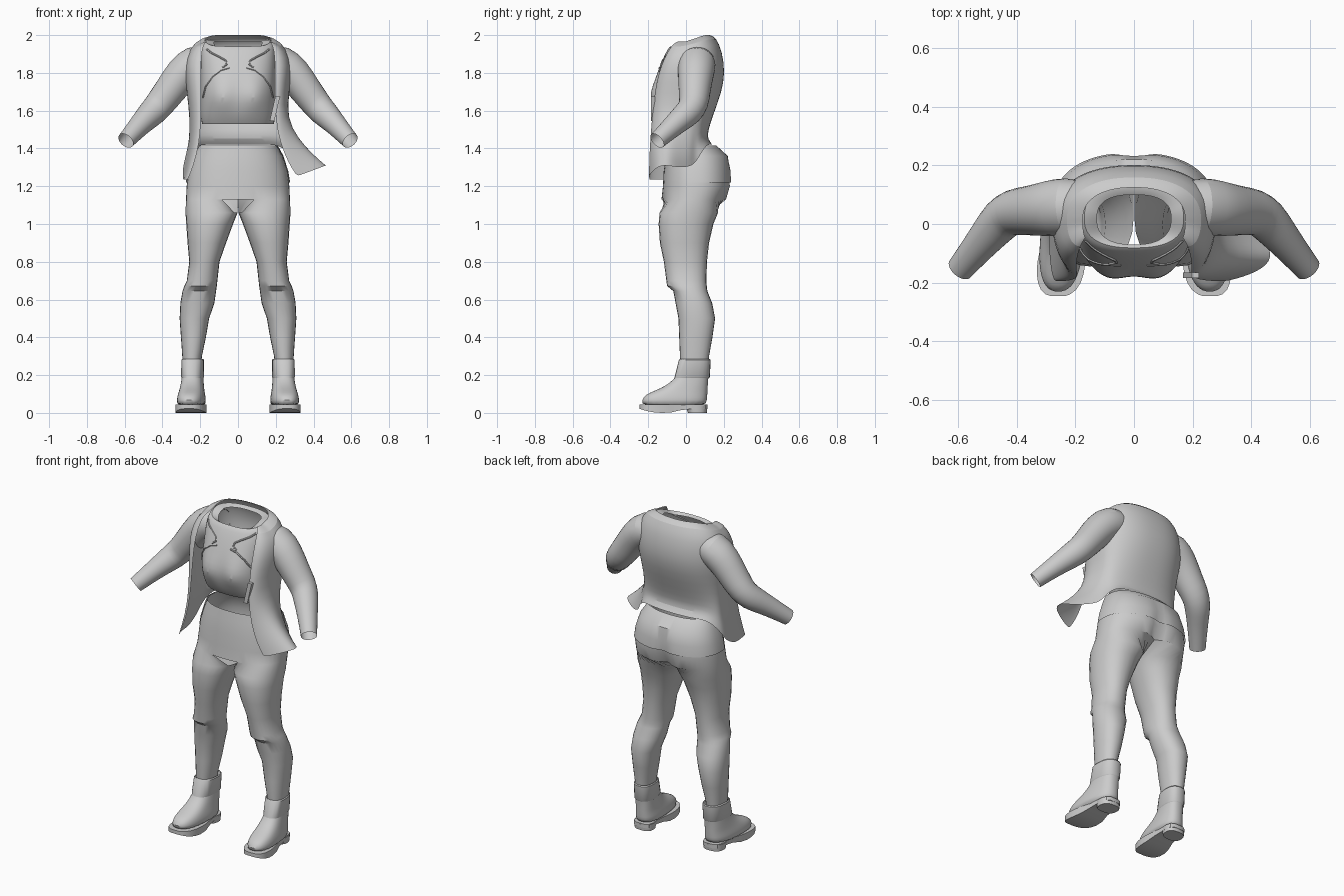
import bpy, bmesh, math
from math import sin, cos, pi
from mathutils import Vector
from mathutils.bvhtree import BVHTree

if "Cube" in bpy.data.objects:
    bpy.data.objects.remove(bpy.data.objects["Cube"])


def sp(v, e=2.4):
    """Signed power that squares off an ellipse."""
    return math.copysign(abs(v) ** (2 / e), v)


def smooth(a, b, x):
    k = min(1, max(0, (x - a) / (b - a)))
    return k * k * (3 - 2 * k)


def finish(name, bm, mirror=False, subsurf=0):
    bmesh.ops.recalc_face_normals(bm, faces=bm.faces)
    me = bpy.data.meshes.new(name)
    bm.to_mesh(me)
    bm.free()
    ob = bpy.data.objects.new(name, me)
    bpy.context.collection.objects.link(ob)
    if mirror:
        m = ob.modifiers.new("Mirror", 'MIRROR')
        m.merge_threshold = 0.002
    if subsurf:
        s = ob.modifiers.new("Subsurf", 'SUBSURF')
        s.levels = s.render_levels = subsurf
    return ob


def loft(rings, closed=True, cap_first=False, cap_last=False):
    bm = bmesh.new()
    rows = [[bm.verts.new(p) for p in r] for r in rings]
    n = len(rows[0])
    for a, b in zip(rows, rows[1:]):
        for i in range(n if closed else n - 1):
            j = (i + 1) % n
            bm.faces.new((a[i], a[j], b[j], b[i]))
    if cap_first:
        bm.faces.new(rows[0])
    if cap_last:
        bm.faces.new(rows[-1])
    return bm


def tube(pts, radii, n, cap=False):
    pts = [Vector(p) for p in pts]
    rings = []
    for i, p in enumerate(pts):
        d = pts[min(i + 1, len(pts) - 1)] - pts[max(i - 1, 0)]
        q = d.to_track_quat('Z', 'Y')
        rings.append([p + q @ Vector((radii[i] * cos(2 * pi * k / n),
                                      radii[i] * sin(2 * pi * k / n), 0)) for k in range(n)])
    return loft(rings, True, cap, cap)


def hip_arc(z, w, yf, yb, cleft, t0=-pi / 2, grow=0, n=24):
    """Half a hip section, from the front middle round the side to the back middle."""
    pts = []
    for k in range(n + 1):
        t = t0 + (pi / 2 - t0) * k / n
        x = (w + grow) * sp(cos(t), 2.3) if k < n else 0
        y = (yf + yb) / 2 + ((yb - yf) / 2 + grow) * sp(sin(t), 2.3)
        if y > 0:
            y -= cleft * math.exp(-(x / .045) ** 2)
        pts.append((max(0, x), y, z))
    pts[0] = (0, pts[0][1], z) if t0 == -pi / 2 else pts[0]
    return pts


# Trousers: hips (z, half width, y front, y back, cleft) running into one leg (z, cx, cy, rx, ry)
hips = [(1.415, .205, -.095, .155, 0), (1.36, .235, -.105, .215, 0), (1.28, .26, -.118, .234, .008),
        (1.2, .272, -.122, .238, .025), (1.13, .275, -.13, .218, .04)]
leg = [(1.06, .14, .015, .138, .155), (1.0, .15, 0, .124, .145), (.9, .165, -.008, .102, .13),
       (.8, .178, -.003, .08, .114), (.7, .19, .002, .081, .106), (.672, .198, .005, .086, .105),
       (.645, .205, .023, .089, .09), (.58, .215, .042, .09, .097), (.5, .231, .057, .078, .097),
       (.4, .236, .052, .066, .088), (.3, .243, .045, .052, .077), (.24, .243, .045, .047, .072)]
rings = [hip_arc(*h) for h in hips]
for z, cx, cy, rx, ry in leg:
    ts = [-pi + 2 * pi * k / 24 for k in range(25)]
    rings.append([(cx + rx * sp(cos(t), 2.2), cy + ry * sp(sin(t), 2.2), z) for t in ts])
bm = loft(rings, closed=False)
bmesh.ops.remove_doubles(bm, verts=[v for v in bm.verts if v.co.z < 1.1], dist=.0005)
gap = [f for f in bm.faces if f.calc_center_median().x < .06 and f.calc_center_median().y < .0
       and 1.06 < f.calc_center_median().z < 1.13]
bmesh.ops.delete(bm, geom=gap, context='FACES')
finish("trousers", bm, mirror=True)

# Seat layer over the back of the hips
seat = hips[:3] + [(1.22, .27, -.121, .238, .018)]
finish("seat_layer", loft([hip_arc(*h, t0=-.25, grow=.006) for h in seat], closed=False), mirror=True)

# Fitted top (z front, z back, half width, y front, y back)
top = [(1.53, 1.53, .19, -.125, .11), (1.56, 1.56, .197, -.145, .115), (1.61, 1.61, .2, -.165, .14),
       (1.67, 1.67, .2, -.175, .16), (1.73, 1.73, .2, -.17, .17), (1.8, 1.8, .2, -.152, .18),
       (1.87, 1.87, .2, -.125, .18), (1.92, 1.95, .195, -.1, .155), (1.95, 1.985, .175, -.08, .13),
       (1.925, 1.965, .127, -.07, .1)]
rings = []
for zf, zb, rx, yf, yb in top:
    ring = []
    for k in range(48):
        s, c = sp(sin(2 * pi * k / 48), 2.5), sp(cos(2 * pi * k / 48), 2.5)
        x, z = rx * c, zf + (zb - zf) * smooth(-1, .3, s)
        y = .02 + (yb - .02) * s if s > 0 else .02 + (.02 - yf) * s
        if s < 0:  # bust
            y -= .028 * math.exp(-((abs(x) - .09) / .07) ** 2 - ((z - 1.68) / .065) ** 2)
        ring.append((x, y, z))
    rings.append(ring)
vest = finish("fitted_top", loft(rings), subsurf=1)
tree = BVHTree.FromPolygons([v.co for v in vest.data.vertices],
                            [tuple(p.vertices) for p in vest.data.polygons])

# Raised seams laid on the front of the top
seams = {"bust_seam": [(.185, 1.67), (.17, 1.73), (.135, 1.78), (.09, 1.815), (.03, 1.832)],
         "yoke_seam": [(.165, 1.925), (.14, 1.905), (.10, 1.885), (.065, 1.865), (.06, 1.845), (.09, 1.822)]}
for name, path in seams.items():
    pts = []
    for (xa, za), (xb, zb) in zip(path, path[1:]):
        for f in (0, .25, .5, .75):  # fine steps keep the seam on the surface
            hit = tree.ray_cast(Vector((xa + (xb - xa) * f, -1, za + (zb - za) * f)), Vector((0, 1, 0)))[0]
            if hit:
                pts.append(hit)
    finish(name, tube(pts, [.005] * len(pts), 6, True), mirror=True)

# Open jacket (z back, z front, half width, y back, y front, front edge x, flare on +x side)
coat = [(2.0, 1.965, .175, .125, -.045, .165, 0), (1.99, 1.95, .232, .16, -.075, .185, 0),
        (1.91, 1.88, .275, .193, -.115, .195, 0), (1.8, 1.8, .283, .207, -.145, .197, 0),
        (1.7, 1.7, .272, .19, -.165, .195, 0), (1.58, 1.56, .255, .145, -.18, .195, .01),
        (1.49, 1.42, .258, .115, -.19, .205, .07), (1.45, 1.31, .28, .115, -.195, .235, .13),
        (1.42, 1.235, .292, .14, -.195, .265, .18)]
rows = []
for zb, zf, w, yb, yf, xe, flare in coat:
    row = []
    for k in range(-20, 21):
        u, side = abs(k) / 20, (1 if k >= 0 else -1)
        t = u * pi
        s, c = sp(sin(t), 2.3), sp(cos(t), 2.2)
        x = w * s if u <= .5 else xe + (w - xe) * s
        y = .02 + (yb - .02) * c if c > 0 else .02 + (.02 - yf) * c
        z = zb + (zf - zb) * smooth(.2, .65, u)
        if side > 0:
            g = smooth(.4, .68, u) * (1 - .75 * smooth(.7, 1, u))
            x += flare * g
            z += .42 * flare * g
        row.append((side * x, y, z))
    rows.append(row)
finish("jacket_body", loft(rows, closed=False), subsurf=1)

# Sleeves, open at the cuff
path = [(.15, .06, 1.855), (.23, .058, 1.855), (.3, .052, 1.79), (.36, .045, 1.705), (.415, .042, 1.635),
        (.45, .02, 1.594), (.5, -.04, 1.545), (.55, -.1, 1.49), (.594, -.153, 1.441)]
finish("sleeve", tube(path, [.085, .106, .096, .086, .081, .077, .064, .054, .047], 16),
       mirror=True, subsurf=1)

# Small clip hanging at the jacket edge
bm = bmesh.new()
bmesh.ops.create_cube(bm, size=1)
for v in bm.verts:
    v.co = Vector((.195 + v.co.x * .025 + v.co.z * .03, -.175 + v.co.y * .02, 1.61 + v.co.z * .13))
finish("clip", bm)


# Boots
def boot_ring(z, rx, yf, yb, n=24, cx=.24):
    pts = []
    for k in range(n):
        c, s = sp(cos(2 * pi * k / n), 2.5), sp(sin(2 * pi * k / n), 2.5)
        y = (yf + yb) / 2 + (yb - yf) / 2 * s
        pts.append((cx + rx * c - .07 * (y - .04), y, z))
    return pts


upper = [(.03, .074, -.236, .108), (.07, .076, -.236, .112), (.097, .071, -.215, .114), (.118, .066, -.165, .115),
         (.142, .062, -.11, .116), (.175, .058, -.067, .118), (.21, .055, -.042, .122), (.25, .055, -.033, .126)]
finish("boot_upper", loft([boot_ring(*r) for r in upper], cap_first=True), mirror=True, subsurf=1)
cuff = [(.185, .057, -.062, .123), (.19, .06, -.06, .126), (.28, .06, -.038, .131), (.286, .055, -.033, .127)]
finish("boot_cuff", loft([boot_ring(*r) for r in cuff]), mirror=True)

# Sole strip with toe lift, then heel block: (y, centre x, half width, z bottom)
sole = [(-.246, .26, .025, .022), (-.24, .26, .042, .02), (-.225, .258, .06, .015), (-.2, .255, .073, .008),
        (-.17, .252, .08, .003), (-.13, .248, .082, 0), (-.08, .243, .077, .002), (-.03, .24, .066, .014),
        (.02, .24, .06, .02), (.07, .237, .06, .02), (.1, .235, .05, .02), (.113, .235, .03, .02)]
finish("boot_sole", loft([[(x - w, y, z), (x + w, y, z), (x + w, y, .044), (x - w, y, .044)]
                          for y, x, w, z in sole], cap_first=True, cap_last=True), mirror=True)
finish("boot_heel", loft([boot_ring(0, .06, .01, .11), boot_ring(.04, .063, 0, .114)],
                         cap_first=True, cap_last=True), mirror=True)

# Smooth shading with sharp edges kept
bpy.ops.object.select_all(action='SELECT')
bpy.context.view_layer.objects.active = vest
bpy.ops.object.shade_smooth_by_angle(angle=math.radians(35))
